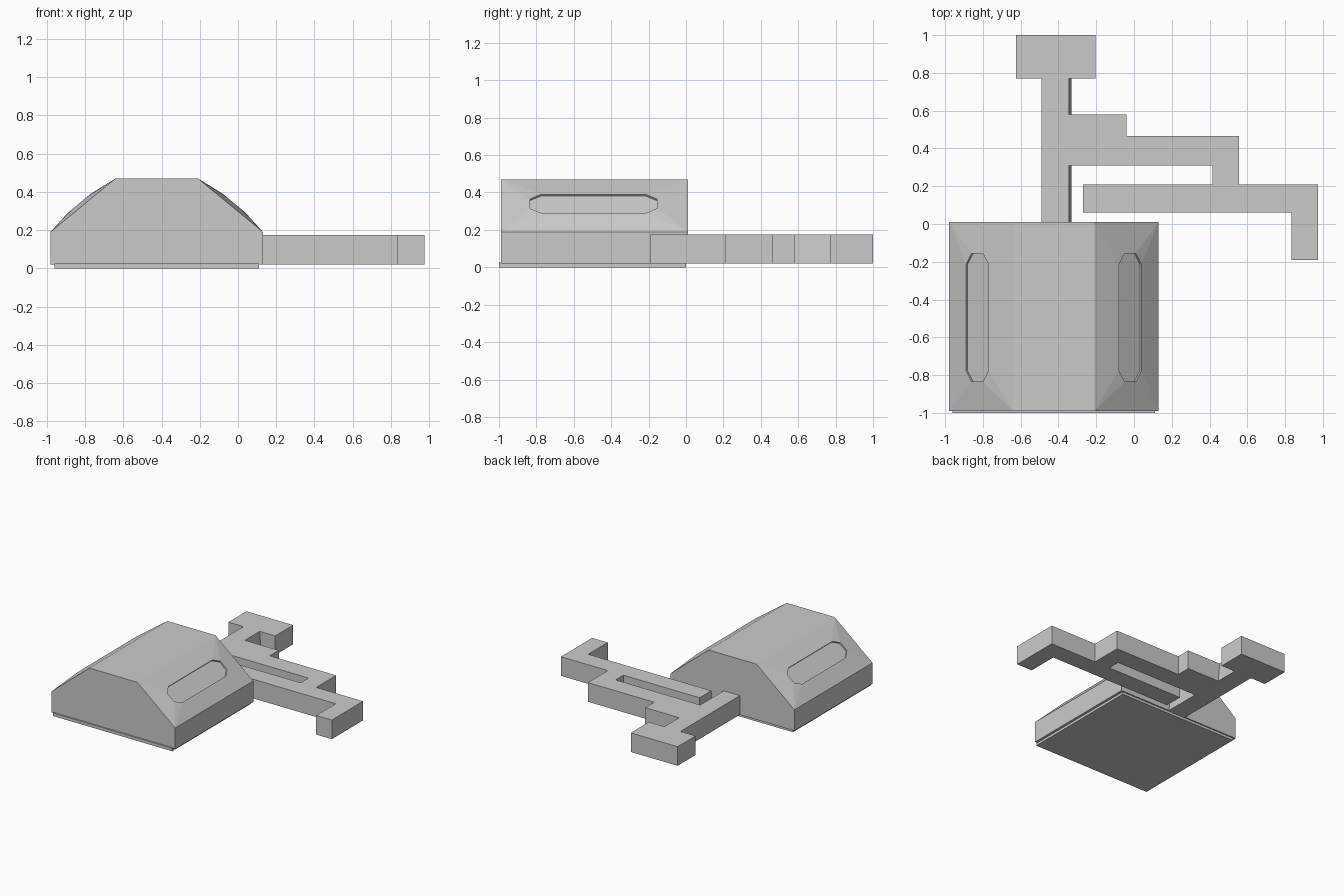
import bpy
import bmesh
from mathutils import Vector

if "Cube" in bpy.data.objects:
    bpy.data.objects.remove(bpy.data.objects["Cube"], do_unlink=True)

grey = bpy.data.materials.new("light grey")
grey.use_nodes = True
grey.diffuse_color = (0.6, 0.6, 0.6, 1)
grey.node_tree.nodes["Principled BSDF"].inputs["Base Color"].default_value = (0.6, 0.6, 0.6, 1)

MID = -0.425               # centre line of the housing
FRONT, BACK = -0.99, 0.01


def finish(name, bm):
    bmesh.ops.recalc_face_normals(bm, faces=bm.faces)
    mesh = bpy.data.meshes.new(name)
    bm.to_mesh(mesh)
    bm.free()
    mesh.materials.append(grey)
    obj = bpy.data.objects.new(name, mesh)
    bpy.context.collection.objects.link(obj)
    return obj


def prism(name, outline, offset):
    """Extrude a closed outline along an offset."""
    bm = bmesh.new()
    face = bm.faces.new([bm.verts.new(p) for p in outline])
    new = bmesh.ops.extrude_face_region(bm, geom=[face])["geom"]
    bmesh.ops.translate(bm, vec=offset, verts=[v for v in new if isinstance(v, bmesh.types.BMVert)])
    return finish(name, bm)


# Housing: flat faces, with a bulged panel and shallow grip recess on each slope
bm = bmesh.new()
half = [(0.555, 0.02), (0.555, 0.19), (0.215, 0.47)]
profile = half + [(-x, z) for x, z in reversed(half)]
front, back = [[bm.verts.new((MID + x, y, z)) for x, z in profile] for y in (FRONT, BACK)]
bm.faces.new(front)
bm.faces.new(back)
for i in (0, 2, 4, 5):
    j = (i + 1) % 6
    bm.faces.new((front[i], front[j], back[j], back[i]))

for side, low, high in ((1, 1, 2), (-1, 4, 3)):
    # octagonal rim, eight points around the panel
    y0, y1, cut = -0.835, -0.155, 0.06
    spots = [(0.465, 0.29, y0 + cut), (0.435, 0.315, y0), (0.375, 0.365, y0), (0.345, 0.39, y0 + cut),
             (0.345, 0.39, y1 - cut), (0.375, 0.365, y1), (0.435, 0.315, y1), (0.465, 0.29, y1 - cut)]
    rim = [bm.verts.new((MID + side * x, y, z)) for x, z, y in spots]
    fl, fh, bl, bh = front[low], front[high], back[low], back[high]
    # bulged surround from the slope edges to the rim
    for f in ((fl, fh, rim[2], rim[1]), (fl, rim[1], rim[0]), (fh, rim[3], rim[2]),
              (fh, bh, rim[4], rim[3]), (bh, rim[5], rim[4]), (bh, bl, rim[6], rim[5]),
              (bl, rim[7], rim[6]), (bl, fl, rim[0], rim[7])):
        bm.faces.new(f)
    # recess walls and floor
    inward = Vector((-side * 0.64, 0, -0.77)) * 0.012
    floor = [bm.verts.new(v.co + inward) for v in rim]
    for i in range(8):
        j = (i + 1) % 8
        bm.faces.new((rim[i], rim[j], floor[j], floor[i]))
    bm.faces.new(floor)
finish("housing", bm)

# Base plate, slightly narrower than the housing
prism("base_plate", [(-0.96, -1, 0), (0.11, -1, 0), (0.11, 0, 0), (-0.96, 0, 0)], (0, 0, 0.025))

# Stepped arm: a T-shaped shaft branching into two parallel bars and a hooked end
arm = [(-0.49, 0), (-0.345, 0), (-0.345, 0.31), (0.415, 0.31), (0.415, 0.21), (-0.27, 0.21),
       (-0.27, 0.06), (0.835, 0.06), (0.835, -0.19), (0.975, -0.19), (0.975, 0.21), (0.555, 0.21),
       (0.555, 0.465), (-0.04, 0.465), (-0.04, 0.58), (-0.345, 0.58), (-0.345, 0.77),
       (-0.205, 0.77), (-0.205, 1), (-0.625, 1), (-0.625, 0.77), (-0.49, 0.77)]
arm_obj = prism("stepped_arm", [(x, y, 0.02) for x, y in arm], (0, 0, 0.155))

# Splay the lower inner edge of the shaft
for v in arm_obj.data.vertices:
    if abs(v.co.x + 0.345) < 0.001 and v.co.z < 0.1:
        v.co.x = -0.332
